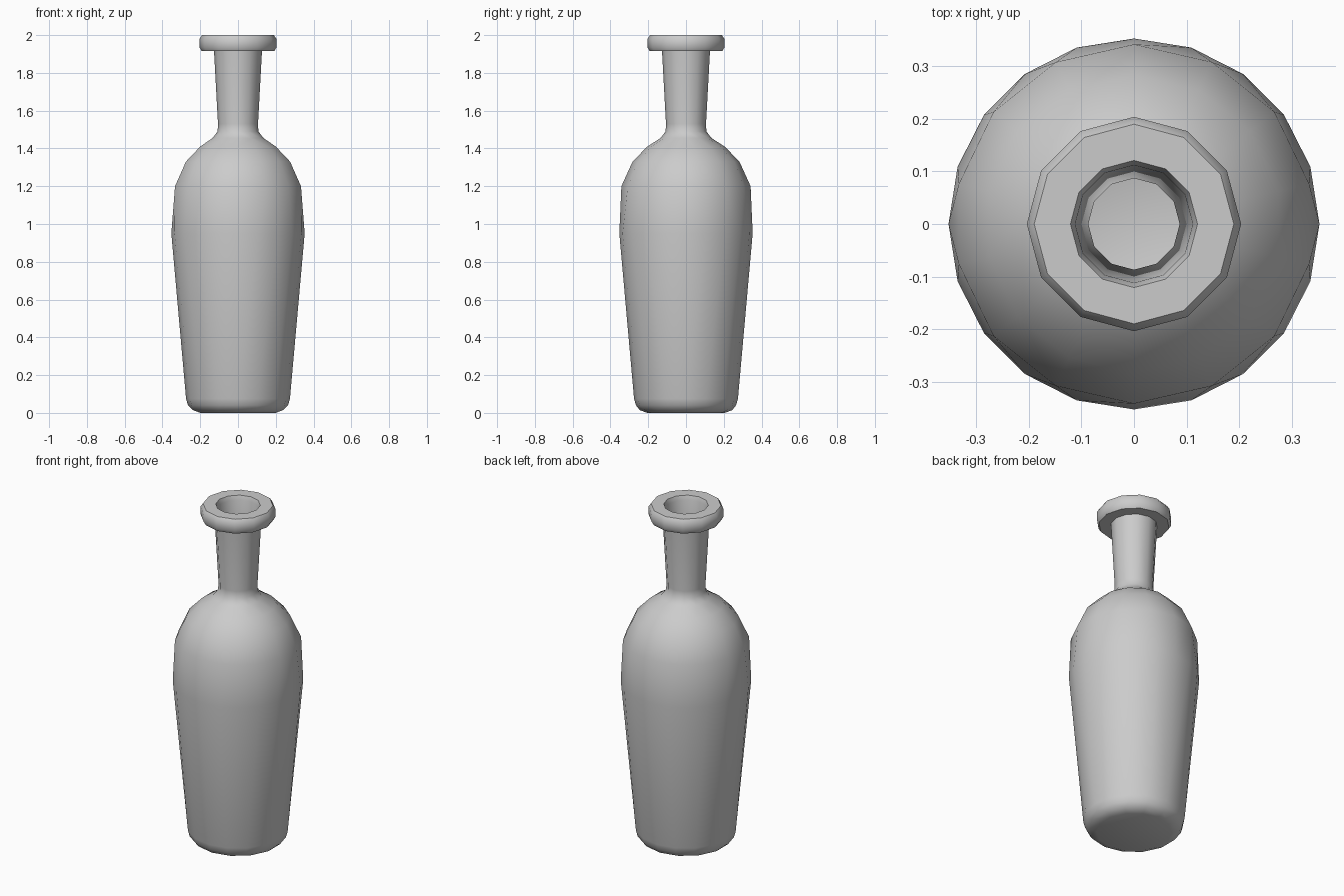
import bpy, bmesh, math

if "Cube" in bpy.data.objects:
    bpy.data.objects.remove(bpy.data.objects["Cube"])

# Profile of the bottle: radius, height, number of sides (outside upwards, then inside downwards)
PROFILE = [
    (0.205, 0.0, 14), (0.245, 0.015, 14), (0.265, 0.04, 16), (0.275, 0.075, 16),  # foot
    (0.353, 0.95, 20), (0.342, 1.2, 14), (0.283, 1.33, 14),                       # body
    (0.205, 1.41, 14), (0.135, 1.455, 12), (0.108, 1.49, 12),                     # shoulder
    (0.106, 1.53, 12), (0.127, 1.915, 12),                                       # neck
    (0.192, 1.915, 12), (0.204, 1.935, 12), (0.204, 1.98, 12), (0.19, 2.0, 12),    # lip
    (0.121, 2.0, 12), (0.112, 1.975, 12),                                        # mouth
    (0.087, 1.5, 12), (0.12, 1.435, 12), (0.26, 1.32, 14),                        # inside
    (0.32, 1.2, 14), (0.33, 0.95, 20), (0.25, 0.07, 16), (0.2, 0.03, 14),
]


def ring(bm, r, z, n):
    return [bm.verts.new((r * math.sin(2 * math.pi * i / n),
                          r * math.cos(2 * math.pi * i / n), z)) for i in range(n)]


def stitch(bm, a, b):
    """Join two rings, which may have different numbers of sides."""
    na, nb = len(a), len(b)
    if na == nb:
        for i in range(na):
            j = (i + 1) % na
            bm.faces.new((a[i], a[j], b[j], b[i]))
        return
    i = j = 0
    while i < na or j < nb:
        if j >= nb or (i < na and (i + 1) / na <= (j + 1) / nb):
            bm.faces.new((a[i % na], a[(i + 1) % na], b[j % nb]))
            i += 1
        else:
            bm.faces.new((a[i % na], b[(j + 1) % nb], b[j % nb]))
            j += 1


# Bottle
bm = bmesh.new()
rings = [ring(bm, *p) for p in PROFILE]
for a, b in zip(rings, rings[1:]):
    stitch(bm, a, b)
bm.faces.new(rings[0])
bm.faces.new(rings[-1])
bmesh.ops.recalc_face_normals(bm, faces=bm.faces)
mesh = bpy.data.meshes.new("bottle")
bm.to_mesh(mesh)
bm.free()
bottle = bpy.data.objects.new("bottle", mesh)
bpy.context.collection.objects.link(bottle)

# Smooth shading with crisp lip and base edges
bpy.context.view_layer.objects.active = bottle
bottle.select_set(True)
bpy.ops.object.shade_smooth_by_angle(angle=math.radians(50))
